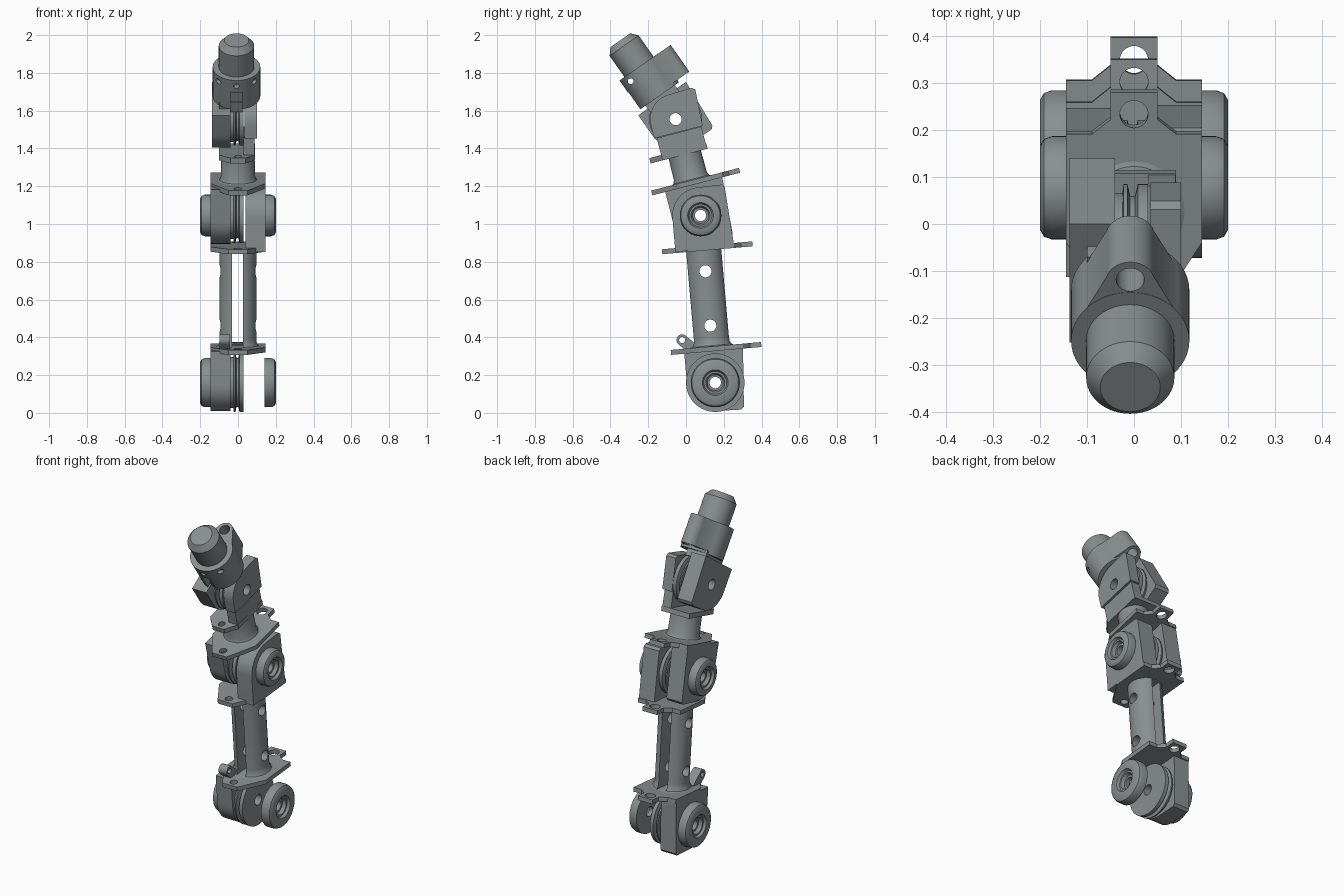
import bpy, bmesh, math
from mathutils import Matrix, Vector

if "Cube" in bpy.data.objects:
    bpy.data.objects.remove(bpy.data.objects["Cube"])

metal = bpy.data.materials.new("grey_metal")
metal.diffuse_color = (0.25, 0.28, 0.28, 1)
metal.use_nodes = True
metal.node_tree.nodes["Principled BSDF"].inputs["Base Color"].default_value = metal.diffuse_color


def frame(y, z, deg):
    return Matrix.Translation((0, y, z)) @ Matrix.Rotation(math.radians(deg), 4, 'X')


# Joint frames: origin on the hinge, local z along the link
F1 = frame(0.155, 0.16, 5)
F2 = frame(0.077, 1.045, 14.5)
F3 = frame(-0.055, 1.555, 35)
L1, L2 = 0.888, 0.527
ALONG_X = Matrix(((0, 0, 1, 0), (1, 0, 0, 0), (0, 1, 0, 0), (0, 0, 0, 1)))


def finish(name, bm, m):
    bmesh.ops.recalc_face_normals(bm, faces=bm.faces)
    bm.transform(m)
    me = bpy.data.meshes.new(name)
    bm.to_mesh(me)
    bm.free()
    ob = bpy.data.objects.new(name, me)
    bpy.context.collection.objects.link(ob)
    me.materials.append(metal)
    return ob


def smooth(ob):
    bpy.ops.object.select_all(action='DESELECT')
    ob.select_set(True)
    bpy.context.view_layer.objects.active = ob
    bpy.ops.object.shade_smooth_by_angle(angle=math.radians(30))


def prism(name, pts, h0, h1, m):
    """Extrude a 2D outline along local z."""
    bm = bmesh.new()
    f = bm.faces.new([bm.verts.new((a, b, h0)) for a, b in pts])
    ext = bmesh.ops.extrude_face_region(bm, geom=[f])
    bmesh.ops.translate(bm, vec=(0, 0, h1 - h0),
                        verts=[g for g in ext['geom'] if isinstance(g, bmesh.types.BMVert)])
    return finish(name, bm, m)


def lathe(name, prof, m, closed=False, n=48):
    """Revolve (radius, height) points about local z; closed makes a ring."""
    bm = bmesh.new()
    rings = [[bm.verts.new((r * math.cos(2 * math.pi * i / n), r * math.sin(2 * math.pi * i / n), h))
              for i in range(n)] for r, h in prof]
    pairs = list(zip(rings, rings[1:]))
    if closed:
        pairs.append((rings[-1], rings[0]))
    else:
        bm.faces.new(rings[0])
        bm.faces.new(rings[-1])
    for a, b in pairs:
        for i in range(n):
            j = (i + 1) % n
            bm.faces.new((a[i], a[j], b[j], b[i]))
    return finish(name, bm, m)


def rod(r, h0, h1, m):
    return lathe("cutter", [(r, h0), (r, h1)], m, n=32)


def cross_rod(r, v, z, F):
    return rod(r, -0.3, 0.3, F @ Matrix.Translation((0, v, z)) @ ALONG_X)


def cut(ob, *cutters, op='DIFFERENCE'):
    bpy.context.view_layer.objects.active = ob
    for c in cutters:
        mod = ob.modifiers.new("cut", 'BOOLEAN')
        mod.operation, mod.solver, mod.object = op, 'EXACT', c
        bpy.ops.object.modifier_apply(modifier=mod.name)
        bpy.data.objects.remove(c)
    return ob


def cheek(name, F, z, up, x0, x1, R=0.15, base=0.18, back=0.163):
    """Hinge cheek around (0, z): round in front, square corner behind."""
    arc = [(-R * math.cos(t * math.pi / 28), -R * math.sin(t * math.pi / 28)) for t in range(15)]
    pts = [(-R, base)] + arc + [(0.125, -R - 0.004), (0.14, -R + 0.01), (back, base)]
    pts = [(a, z - b if up else z + b) for a, b in pts]
    ob = prism(name, pts, x0, x1, F @ ALONG_X)
    smooth(cut(ob, cross_rod(0.032, 0, z, F)))


def plate(name, F, z):
    """Flange with a tapered front, a rear tab and a hole in each."""
    half = [(0.05, -0.22), (0.145, -0.07), (0.145, 0.168), (0.09, 0.168), (0.05, 0.2), (0.05, 0.26)]
    pts = half + [(-a, b) for a, b in reversed(half)]
    ob = prism(name, pts, z - 0.013, z + 0.013, F)
    cut(ob, *[rod(r, z - 0.1, z + 0.1, F @ Matrix.Translation((0, v, 0)))
              for v, r in ((-0.18, 0.022), (0.212, 0.03))])
    smooth(ob)


def pulley(name, F, R):
    x0, x1 = -0.04, 0.03
    prof = [(0.032, x0), (R - 0.02, x0), (R - 0.02, -0.025), (R, -0.022), (R, -0.014), (R - 0.025, -0.008),
            (R - 0.025, 0.002), (R, 0.008), (R, x1), (0.032, x1)]
    smooth(lathe(name, prof, F @ ALONG_X, True))


def pad(name, F, side, R):
    prof = [(0.03, 0.14), (R, 0.14), (R, 0.175), (R - 0.006, 0.192), (R - 0.02, 0.2), (0.068, 0.2),
            (0.06, 0.185), (0.05, 0.185), (0.042, 0.165), (0.03, 0.165)]
    smooth(lathe(name, [(r, h * side) for r, h in prof], F @ ALONG_X, True))


# Hinges: pulleys everywhere, side pads on the two lower ones
for name, F, R in (("lower", F1, 0.155), ("middle", F2, 0.145), ("upper", F3, 0.14)):
    pulley(name + "_pulley", F, R)
for name, F, R in (("lower", F1, 0.13), ("middle", F2, 0.11)):
    pad(name + "_left_pad", F, -1, R)
    pad(name + "_right_pad", F, 1, R)

# Lower link: hanging cheek, two flanges, slotted tube, rising cheek
cheek("lower_left_cheek", F1, 0, False, -0.145, -0.04)
cheek("middle_right_cheek", F1, L1, True, 0.04, 0.145)
plate("lower_link_bottom_flange", F1, 0.18)
plate("lower_link_top_flange", F1, 0.715)
tube = lathe("lower_tube", [(0.125, 0.19), (0.108, 0.197), (0.099, 0.215), (0.097, 0.235), (0.097, 0.705)], F1)
slot = prism("cutter", [(-0.032, -0.3), (0.027, -0.3), (0.027, 0.3), (-0.032, 0.3)], 0.194, 0.701, F1)
smooth(cut(tube, slot, cross_rod(0.032, 0, 0.303, F1), cross_rod(0.032, 0, 0.592, F1)))

# Cable eye on the lower flange
eye_m = F1 @ Matrix.Translation((-0.07, -0.145, 0.25)) @ Matrix.Rotation(math.radians(-45), 4, 'X')
eye_pts = [(0.03 * math.cos(math.pi * i / 12), 0.03 * math.sin(math.pi * i / 12)) for i in range(13)]
eye_pts += [(-0.03, -0.09), (0.03, -0.09)]
eye = prism("cable_eye", eye_pts, -0.028, 0.028,
            F1 @ Matrix.Translation((-0.07, -0.155, 0.24)) @ Matrix.Rotation(math.radians(45), 4, 'X') @ ALONG_X)
smooth(cut(eye, cross_rod(0.016, -0.155, 0.24, F1)))

# Middle link: hanging cheek, flange, neck, small front flange, rising cheek
cheek("middle_left_cheek", F2, 0, False, -0.145, -0.04)
plate("middle_link_flange", F2, 0.18)
smooth(lathe("middle_neck", [(0.115, 0.19), (0.098, 0.197), (0.09, 0.215), (0.088, 0.34)], F2))
small = [(-0.04, -0.187), (0.04, -0.187), (0.09, -0.12), (0.09, 0.125), (-0.1, 0.125), (-0.1, -0.12)]
flange = prism("front_flange", small, 0.333, 0.362, F2)
smooth(cut(flange, rod(0.02, 0.2, 0.5, F2 @ Matrix.Translation((0, -0.15, 0)))))
prism("fork_base", [(0.03, -0.122), (0.088, -0.122), (0.088, 0.122), (0.03, 0.122)], 0.355, 0.455, F2)
cheek("upper_right_cheek", F2, L2, True, 0.035, 0.1, R=0.135, base=0.07, back=0.13)

# Fingertip: hanging cheek, slotted collar with rear lug, chamfered cap
cheek("upper_left_cheek", F3, 0, False, -0.137, -0.04, base=0.13, back=0.158)
T = F3 @ Matrix.Translation((-0.008, 0, 0))
prism("tip_web", [(-0.1, -0.09), (0.03, -0.09), (0.03, 0.1), (-0.1, 0.1)], 0.11, 0.17, F3)
collar = lathe("tip_collar", [(0.126, 0.15), (0.126, 0.338)], T)
lug = [(0.052 * math.cos(math.radians(a)), 0.152 + 0.052 * math.sin(math.radians(a))) for a in range(15, 166, 10)]
lug = prism("lug", [(0.105, 0.06)] + lug + [(-0.105, 0.06)], 0.165, 0.337, T)
cut(collar, lug, op='UNION')
front_slot = prism("cutter", [(-0.028, -0.2), (0.028, -0.2), (0.028, -0.085), (-0.028, -0.085)], 0.1, 0.26, T)
pin_hole = rod(0.015, 0.09, 0.2, T @ Matrix.Translation((0, 0, 0.3)) @ Matrix.Rotation(math.pi / 2, 4, 'X'))
lug_hole = rod(0.03, 0.1, 0.4, T @ Matrix.Translation((0, 0.158, 0)))
smooth(cut(collar, front_slot, pin_hole, lug_hole, cross_rod(0.015, -0.08, 0.301, F3)))
smooth(lathe("tip_cap", [(0.094, 0.336), (0.094, 0.475), (0.064, 0.51)], T))
